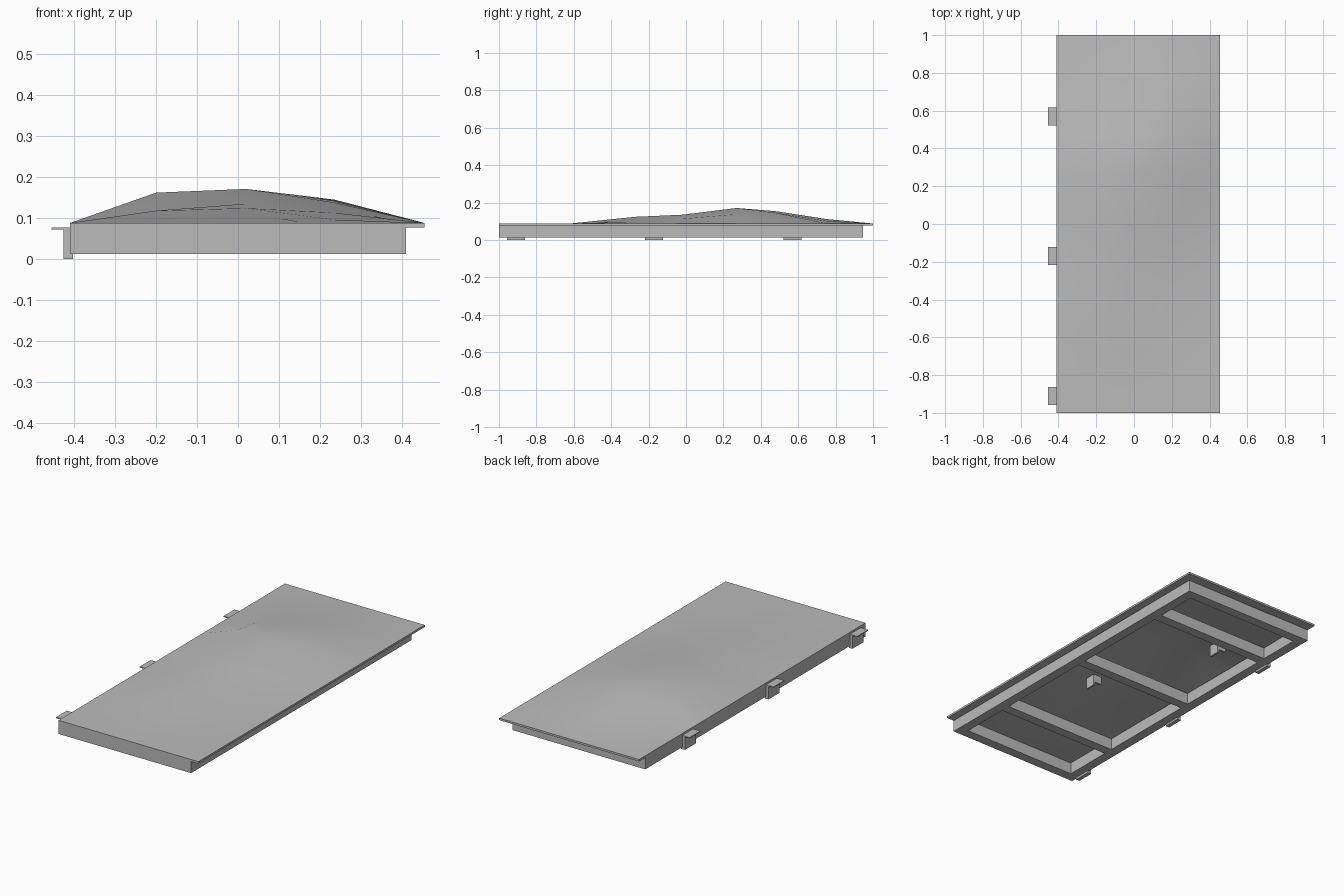
import bpy, bmesh

if "Cube" in bpy.data.objects:
    bpy.data.objects.remove(bpy.data.objects["Cube"])

metal = bpy.data.materials.new("grey metal")
metal.diffuse_color = (0.5, 0.5, 0.5, 1)
metal.use_nodes = True
metal.node_tree.nodes["Principled BSDF"].inputs["Base Color"].default_value = metal.diffuse_color


def finish(name, bm):
    bmesh.ops.recalc_face_normals(bm, faces=bm.faces)
    me = bpy.data.meshes.new(name)
    bm.to_mesh(me)
    bm.free()
    me.materials.append(metal)
    ob = bpy.data.objects.new(name, me)
    bpy.context.collection.objects.link(ob)
    return ob


def add_box(bm, x0, x1, y0, y1, z0, z1):
    verts = bmesh.ops.create_cube(bm, size=1)["verts"]
    for v in verts:
        v.co = (x0 if v.co.x < 0 else x1,
                y0 if v.co.y < 0 else y1,
                z0 if v.co.z < 0 else z1)


# dented face sheet: flat rim, bulge heights at the inner grid points
xs = [-0.41, -0.2, 0.02, 0.235, 0.455]
rows = [(-1, 0, 0, 0), (-0.62, 0, 0, 0), (-0.27, 0.03, 0.036, 0.008),
        (-0.02, 0.018, 0.047, 0.025), (0.27, 0.074, 0.083, 0.05),
        (0.48, 0.045, 0.066, 0.057), (0.75, 0.01, 0.024, 0.014), (1, 0, 0, 0)]
bm = bmesh.new()
grid = [[bm.verts.new((x, r[0], 0.088 + h)) for x, h in zip(xs, (0, *r[1:], 0))]
        for r in rows]
for a, b in zip(grid, grid[1:]):
    for i in range(4):
        bm.faces.new((a[i], a[i + 1], b[i + 1], b[i]))
top = list(bm.faces)
# drop a copy for the underside and wall the rim
rim = [e for e in bm.edges if e.is_boundary]
low = {v: bm.verts.new((v.co.x, v.co.y, v.co.z - 0.011)) for v in list(bm.verts)}
for f in top:
    bm.faces.new([low[v] for v in reversed(f.verts)])
for e in rim:
    p, q = e.verts
    bm.faces.new((p, q, low[q], low[p]))
sheet = finish("door_sheet", bm)
bpy.context.view_layer.objects.active = sheet
sheet.select_set(True)
bpy.ops.object.shade_smooth_by_angle(angle=0.7)
sheet.select_set(False)

# backing frame: two long rails, two end bars, three cross bars
Z0, Z1, W = 0.012, 0.077, 0.055
bm = bmesh.new()
for x in (-0.41, 0.41 - W):
    add_box(bm, x, x + W, -1, 0.945, Z0, Z1)
finish("frame_rails", bm)
bm = bmesh.new()
for y in (-0.945, -0.61, 0.02, 0.65, 0.945):
    add_box(bm, -0.41 + W, 0.41 - W, y - W, y, Z0, Z1)
finish("frame_bars", bm)

# three hinges on the left edge
for n, y in enumerate((-0.91, -0.17, 0.57)):
    bm = bmesh.new()
    y0, y1 = y - 0.048, y + 0.048
    add_box(bm, -0.455, -0.41, y0, y1, 0.072, 0.077)
    add_box(bm, -0.426, -0.41, y0, y1, 0.005, 0.073)
    add_box(bm, -0.426, -0.403, y0, y1, 0.0, 0.012)
    finish(f"hinge_{n + 1}", bm)

# small angle brackets under the sheet
for n, (x, y, z) in enumerate(((0.14, -0.19, 0.09), (-0.18, 0.45, 0.125))):
    bm = bmesh.new()
    add_box(bm, x - 0.005, x + 0.005, y - 0.03, y + 0.03, z - 0.065, z)
    add_box(bm, x - 0.05, x, y + 0.02, y + 0.03, z - 0.045, z)
    finish(f"bracket_{n + 1}", bm)
